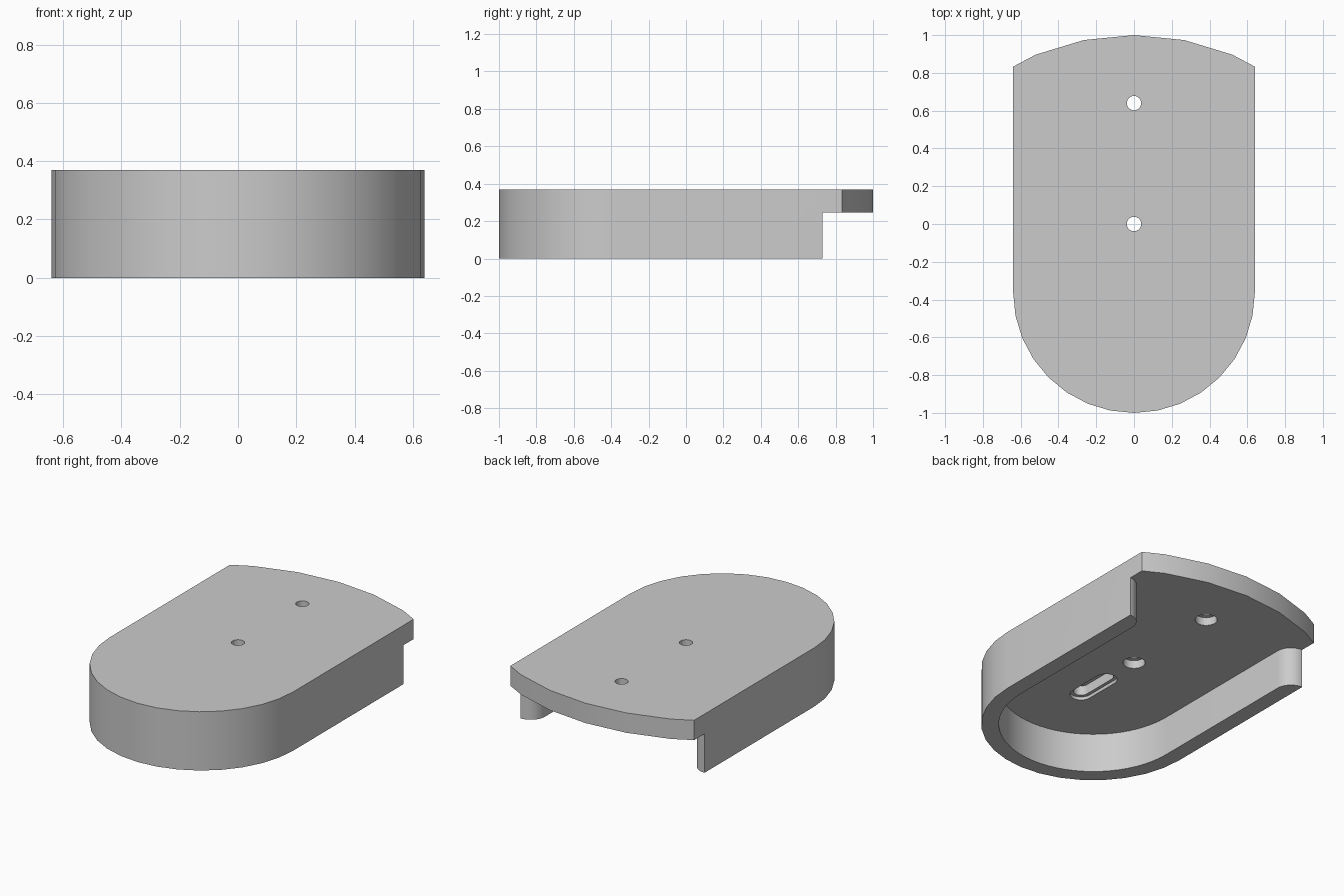
import bpy
import bmesh
from math import sin, cos, pi

HALF_W, TOP, UNDERSIDE = 0.64, 0.37, 0.245
CENTRE_Y = -0.36          # shared centre of the front and back curves
WALL = 0.10
WALL_END = 0.73

cube = bpy.data.objects.get("Cube")
if cube:
    bpy.data.objects.remove(cube, do_unlink=True)

grey = bpy.data.materials.new("plain grey")
grey.use_nodes = True
grey.diffuse_color = (0.6, 0.6, 0.6, 1)
bsdf = next(n for n in grey.node_tree.nodes if n.type == 'BSDF_PRINCIPLED')
bsdf.inputs["Base Color"].default_value = (0.6, 0.6, 0.6, 1)


def arc(cx, cy, r, start, end, steps):
    angles = [start + (end - start) * i / steps for i in range(steps + 1)]
    return [(cx + r * cos(a), cy + r * sin(a)) for a in angles]


def prism(name, outline, z0, z1):
    """Extrude a flat outline between two heights."""
    bm = bmesh.new()
    base = bm.faces.new([bm.verts.new((x, y, z0)) for x, y in outline])
    grown = bmesh.ops.extrude_face_region(bm, geom=[base])
    verts = [v for v in grown["geom"] if isinstance(v, bmesh.types.BMVert)]
    bmesh.ops.translate(bm, verts=verts, vec=(0, 0, z1 - z0))
    bmesh.ops.recalc_face_normals(bm, faces=bm.faces)
    mesh = bpy.data.meshes.new(name)
    bm.to_mesh(mesh)
    bm.free()
    mesh.materials.append(grey)
    obj = bpy.data.objects.new(name, mesh)
    bpy.context.collection.objects.link(obj)
    return obj


def slot(r, y0, y1):
    """Rounded slot running along y."""
    return arc(0, y1, r, 0, pi, 16) + arc(0, y0, r, pi, 2 * pi, 16)


def circle(r, y):
    return arc(0, y, r, 0, 2 * pi, 32)[:-1]


def cut(target, outline, z0, z1):
    cutter = prism("cutter", outline, z0, z1)
    cutter.hide_render = True
    mod = target.modifiers.new("cut", 'BOOLEAN')
    mod.operation = 'DIFFERENCE'
    mod.solver = 'EXACT'
    mod.object = cutter
    bpy.context.view_layer.objects.active = target
    bpy.ops.object.modifier_apply(modifier=mod.name)
    bpy.data.objects.remove(cutter, do_unlink=True)


# Solid body: round front, straight sides, shallow curved back
back = arc(0, CENTRE_Y, 1 - CENTRE_Y, pi * 3 / 8, pi * 5 / 8, 4)
front = arc(0, CENTRE_Y, HALF_W, pi, 2 * pi, 16)
corner_y = 0.833
body = prism("cover_housing",
             front + [(HALF_W, corner_y)] + back + [(-HALF_W, corner_y)], 0, TOP)

# Hollow underside, open at the back with rounded wall ends
r_in = HALF_W - WALL
flare = arc(HALF_W, WALL_END - WALL, WALL, pi, pi / 2, 10)
pocket = arc(0, CENTRE_Y, r_in, pi, 2 * pi, 32) + flare
pocket += [(0.9, WALL_END), (0.9, 1.2), (-0.9, 1.2), (-0.9, WALL_END)]
pocket += [(-x, y) for x, y in reversed(flare)]
cut(body, pocket, -0.1, UNDERSIDE)

# Two counterbored screw holes
for y in (0, 0.64):
    cut(body, circle(0.063, y), 0.2, UNDERSIDE + 0.05)
    cut(body, circle(0.038, y), 0.2, 0.5)

# Stepped blind slot under the front
cut(body, slot(0.064, -0.47, -0.25), 0.2, UNDERSIDE + 0.02)
cut(body, slot(0.044, -0.47, -0.25), 0.2, UNDERSIDE + 0.08)

bpy.ops.object.select_all(action='DESELECT')
body.select_set(True)
bpy.context.view_layer.objects.active = body
bpy.ops.object.shade_smooth_by_angle(angle=pi / 6)
